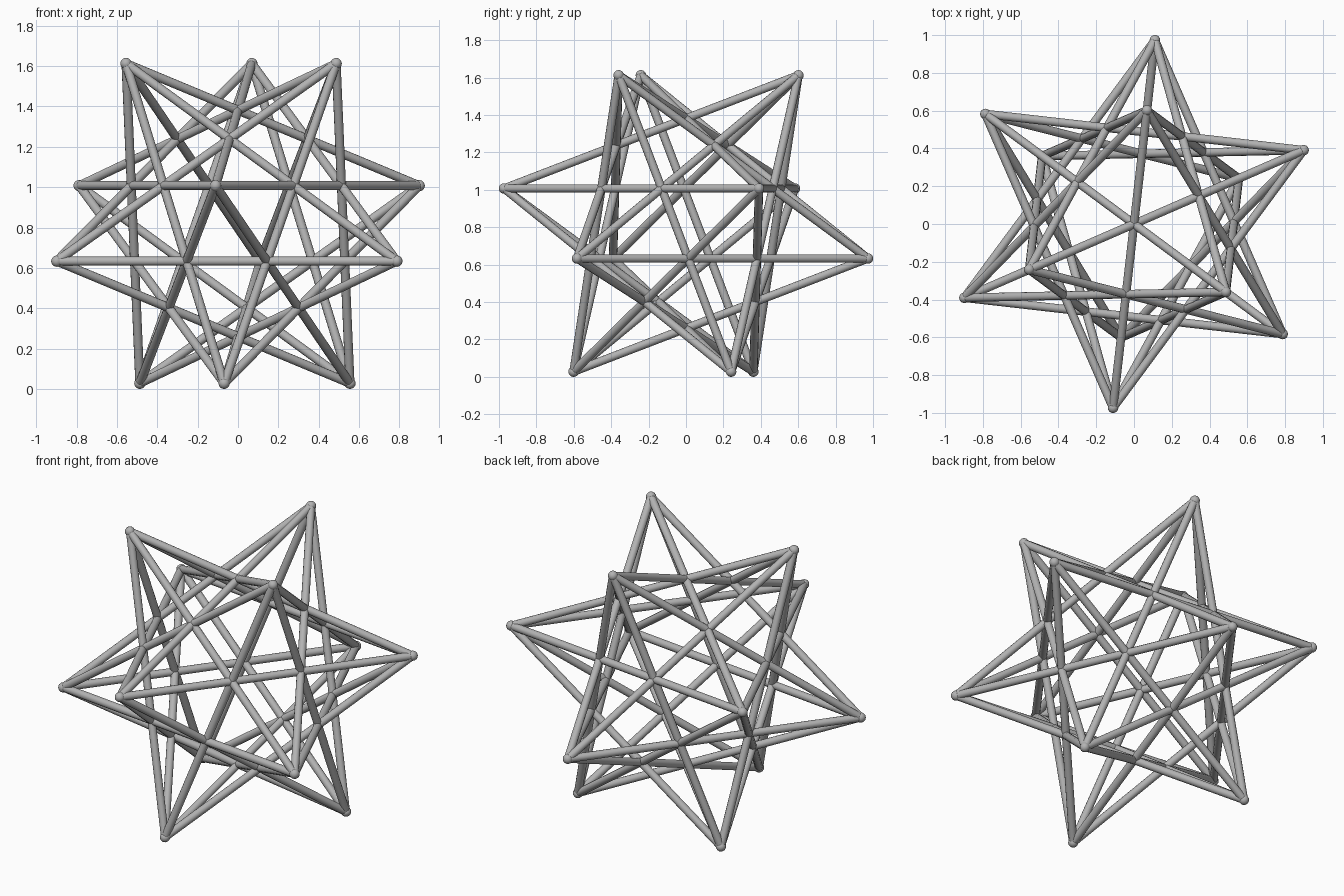
import bpy
import math
from itertools import combinations
from mathutils import Vector

CIRCUMRADIUS = 0.997
BALL_RADIUS = 0.028
ROD_RADIUS = 0.0225
TWIST = math.radians(-6.5)

default_cube = bpy.data.objects.get("Cube")
if default_cube:
    bpy.data.objects.remove(default_cube)

grey = bpy.data.materials.new("grey metal")
grey.use_nodes = True
colour = (0.45, 0.45, 0.45, 1)
grey.diffuse_color = colour
grey.node_tree.nodes["Principled BSDF"].inputs["Base Color"].default_value = colour


def finish(name):
    part = bpy.context.object
    part.name = name
    part.data.materials.append(grey)
    bpy.ops.object.shade_smooth_by_angle(angle=math.radians(40))


def ball(name, centre):
    bpy.ops.mesh.primitive_uv_sphere_add(
        segments=16, ring_count=10, radius=BALL_RADIUS, location=centre)
    finish(name)


def rod(name, start, end):
    along = end - start
    bpy.ops.mesh.primitive_cylinder_add(
        vertices=12, radius=ROD_RADIUS, depth=along.length,
        location=(start + end) / 2, rotation=along.to_track_quat("Z", "Y").to_euler())
    finish(name)


# Star points: two triangles above the centre, and their opposites below it
ring_radius = math.sqrt((5 + math.sqrt(5)) / 10)
golden = (1 + math.sqrt(5)) / 2
upper_radius = 2 / math.sqrt(3) / math.sqrt(golden + 2)
middle_radius = upper_radius * golden
points = []
for radius, offset in ((upper_radius, 90), (middle_radius, 30)):
    for i in range(3):
        angle = TWIST + math.radians(offset + i * 120)
        height = math.sqrt(1 - radius ** 2)
        tip = CIRCUMRADIUS * Vector((radius * math.cos(angle), radius * math.sin(angle), height))
        points += [tip, -tip]

lift = Vector((0, 0, BALL_RADIUS - min(p.z for p in points)))

# Rounded tips
for number, point in enumerate(points, 1):
    ball(f"tip_ball_{number}", point + lift)

# Crossing rods join each tip to the five second-nearest tips
rod_length = CIRCUMRADIUS * 2 * golden / math.sqrt(golden + 2)
number = 0
for a, b in combinations(points, 2):
    if abs((a - b).length - rod_length) < 0.01:
        number += 1
        rod(f"star_rod_{number}", a + lift, b + lift)
